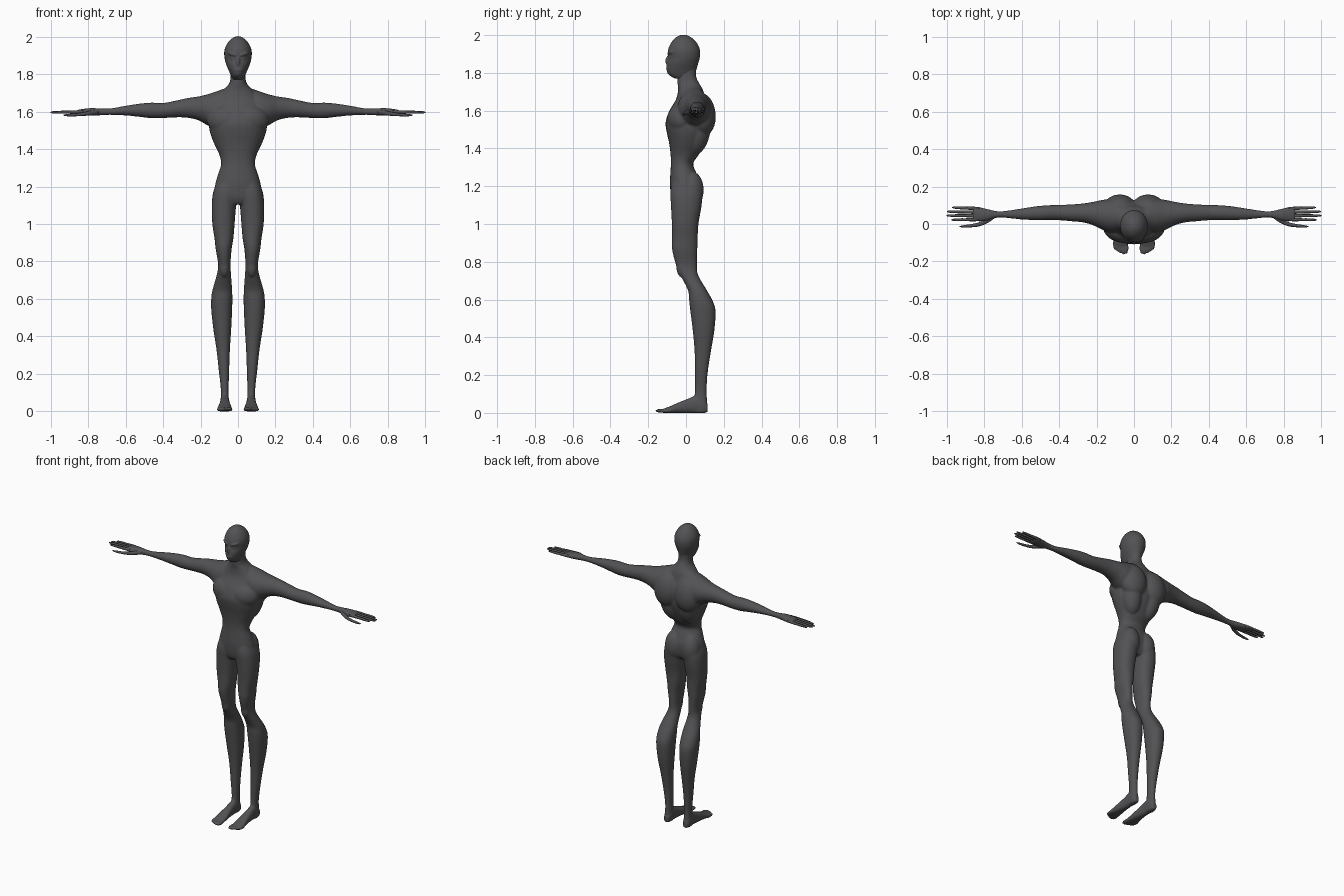
import bpy, bmesh, math
from mathutils import Vector, Matrix

skin = bpy.data.materials.new("dark grey skin")
skin.diffuse_color = (0.085, 0.085, 0.09, 1)


def catmull(a, b, c, d, t):
    return [0.5 * (2 * q + (r - p) * t + (2 * p - 5 * q + 4 * r - s) * t * t
                   + (3 * q - p - 3 * r + s) * t ** 3) for p, q, r, s in zip(a, b, c, d)]


def loft(bm, axis, rows, side=1, power=2.0, seg=28, steps=4):
    """Closed tube; each row = (position on axis, min/max of first, min/max of second other axis)."""
    others = [i for i in range(3) if i != axis]
    path = []
    for i in range(len(rows) - 1):
        quad = [rows[max(i - 1, 0)], rows[i], rows[i + 1], rows[min(i + 2, len(rows) - 1)]]
        path += [catmull(*quad, k / steps) for k in range(steps)]
    path.append(rows[-1])
    rings = []
    for pos, a0, a1, b0, b1 in path:
        ring = []
        for k in range(seg):
            ang = 2 * math.pi * k / seg
            c, s = math.cos(ang), math.sin(ang)
            co = Vector()
            co[axis] = pos
            co[others[0]] = (a0 + a1) / 2 + (a1 - a0) / 2 * math.copysign(abs(c) ** (2 / power), c)
            co[others[1]] = (b0 + b1) / 2 + (b1 - b0) / 2 * math.copysign(abs(s) ** (2 / power), s)
            co.x *= side
            ring.append(bm.verts.new(co))
        rings.append(ring)
    faces = [bm.faces.new(rings[0]), bm.faces.new(rings[-1])]
    for r0, r1 in zip(rings, rings[1:]):
        for k in range(seg):
            faces.append(bm.faces.new((r0[k], r0[(k + 1) % seg], r1[(k + 1) % seg], r1[k])))
    bmesh.ops.recalc_face_normals(bm, faces=faces)


def blob(bm, loc, size, side=1, tilt=(0, 0, 0)):
    """Ellipsoid muscle, mirrored by side."""
    m = Matrix.Translation(loc)
    for ang, ax in zip(tilt, 'XYZ'):
        m = m @ Matrix.Rotation(math.radians(ang), 4, ax)
    m = Matrix.Diagonal((side, 1, 1, 1)) @ m @ Matrix.Diagonal((*size, 1))
    vs = bmesh.ops.create_uvsphere(bm, u_segments=24, v_segments=14, radius=1, matrix=m)['verts']
    if side < 0:
        bmesh.ops.reverse_faces(bm, faces=list({f for v in vs for f in v.link_faces}))


def finish(name, bm):
    me = bpy.data.meshes.new(name)
    bm.to_mesh(me)
    bm.free()
    me.materials.append(skin)
    me.shade_smooth()
    ob = bpy.data.objects.new(name, me)
    bpy.context.collection.objects.link(ob)
    return ob


def fuse(ob, size, rounds):
    r = ob.modifiers.new("fuse", 'REMESH')
    r.mode = 'VOXEL'
    r.voxel_size = size
    r.use_smooth_shade = True
    s = ob.modifiers.new("soften", 'SMOOTH')
    s.factor = 0.5
    s.iterations = rounds


# torso and neck
body = bmesh.new()
loft(body, 2, [
    (1.105, -.07, .07, -.06, .05), (1.14, -.125, .125, -.078, .07), (1.21, -.122, .122, -.085, .075),
    (1.27, -.105, .105, -.083, .055), (1.32, -.09, .09, -.08, .038), (1.37, -.1, .1, -.082, .07),
    (1.43, -.128, .128, -.09, .1), (1.49, -.15, .15, -.103, .12), (1.54, -.155, .155, -.108, .125),
    (1.6, -.14, .14, -.088, .125), (1.66, -.12, .12, -.053, .105), (1.71, -.085, .085, -.042, .09),
    (1.745, -.05, .05, -.045, .07), (1.78, -.04, .04, -.046, .054), (1.83, -.04, .04, -.045, .055)], power=2.2)

for s in (-1, 1):
    # chest, shoulder blade, side of the back and buttock muscles
    blob(body, (.078, -.035, 1.555), (.09, .062, .075), s, (0, 0, 20))
    blob(body, (.08, .085, 1.58), (.09, .072, .115), s, (6, 0, -8))
    blob(body, (.07, .06, 1.48), (.065, .066, .12), s, (-12, 10, 0))
    blob(body, (.06, .028, 1.18), (.064, .066, .1), s)
    # arm and palm
    loft(body, 0, [
        (0, -.02, .1, 1.55, 1.72), (.06, -.03, .11, 1.53, 1.725), (.11, -.045, .13, 1.515, 1.71),
        (.16, -.035, .13, 1.525, 1.693), (.21, -.01, .12, 1.553, 1.681), (.27, .008, .11, 1.567, 1.672),
        (.33, .014, .105, 1.569, 1.659), (.4, .02, .102, 1.565, 1.646), (.46, .02, .1, 1.564, 1.648),
        (.52, .02, .095, 1.571, 1.643), (.6, .024, .083, 1.579, 1.631), (.68, .032, .071, 1.582, 1.617),
        (.73, .033, .069, 1.58, 1.617), (.78, .018, .08, 1.578, 1.619), (.82, .013, .09, 1.58, 1.615),
        (.86, .015, .092, 1.583, 1.609)], s)
    # leg
    loft(body, 2, [
        (1.26, .02, .095, -.06, .045), (1.18, .002, .13, -.082, .085), (1.1, .01, .14, -.08, .083),
        (1.0, .018, .137, -.075, .066), (.92, .025, .125, -.075, .062), (.865, .034, .119, -.074, .06),
        (.785, .04, .106, -.054, .058), (.73, .037, .113, -.03, .064), (.65, .031, .136, .01, .11),
        (.6, .03, .143, .016, .138), (.545, .031, .143, .022, .156), (.44, .036, .132, .035, .151),
        (.33, .043, .115, .045, .133), (.22, .047, .103, .047, .116), (.12, .05, .092, .047, .109),
        (.05, .049, .093, .04, .113), (.003, .05, .092, .038, .114)], s, 2.2)
    # kneecap
    blob(body, (.073, -.018, .775), (.03, .034, .06), s)
    # foot
    loft(body, 1, [
        (.115, .055, .087, .002, .045), (.09, .047, .095, -.001, .08), (.05, .046, .095, -.001, .09),
        (.01, .044, .097, -.001, .075), (-.04, .038, .103, -.001, .055), (-.08, .033, .109, -.001, .037),
        (-.115, .031, .11, -.001, .024)], s, 2.4)
    for k, tip in enumerate((-.148, -.152, -.147, -.137, -.126)):
        blob(body, (.041 + .0155 * k, tip + .02, .011), (.01 if k else .012, .034, .011), s)
fuse(finish("body", body), .005, 12)

# head with brow, eyes, nose and mouth ridge
head = bmesh.new()
loft(head, 2, [
    (1.77, -.028, .028, -.06, .045), (1.79, -.037, .037, -.092, .048), (1.815, -.048, .048, -.103, .055),
    (1.85, -.063, .063, -.102, .065), (1.88, -.071, .071, -.094, .073), (1.915, -.074, .074, -.096, .075),
    (1.945, -.067, .067, -.087, .066), (1.975, -.049, .049, -.068, .044), (1.993, -.028, .028, -.046, .019),
    (2.002, -.008, .008, -.025, -.005)])
blob(head, (0, -.093, 1.868), (.011, .016, .028), 1, (-12, 0, 0))
blob(head, (0, -.088, 1.822), (.028, .018, .01))
for s in (-1, 1):
    blob(head, (.03, -.082, 1.906), (.03, .014, .01), s, (0, -18, 25))
    blob(head, (.027, -.081, 1.884), (.012, .01, .007), s, (0, -12, 20))
fuse(finish("head", head), .004, 7)

# fingers and thumbs
fingers = bmesh.new()
for s in (-1, 1):
    for y0, y1, tip in ((.082, .088, .97), (.063, .066, .998), (.044, .045, 1.0), (.024, .022, .975)):
        rows = []
        for t, r in ((0, .009), (.3, .009), (.5, .0075), (.62, .008), (.85, .0065), (.96, .005), (1, .002)):
            x, y, z = .825 + (tip - .825) * t, y0 + (y1 - y0) * t, 1.598 - .002 * t
            rows.append((x, y - r, y + r, z - r, z + r))
        loft(fingers, 0, rows, s, seg=12, steps=2)
    loft(fingers, 0, [
        (.745, .03, .055, 1.585, 1.61), (.78, .006, .035, 1.58, 1.606), (.82, -.011, .012, 1.577, 1.597),
        (.86, -.017, .001, 1.575, 1.591), (.9, -.019, -.005, 1.574, 1.588), (.925, -.017, -.01, 1.577, 1.585),
        (.932, -.015, -.012, 1.58, 1.583)], s, seg=12, steps=3)
finish("fingers", fingers)
